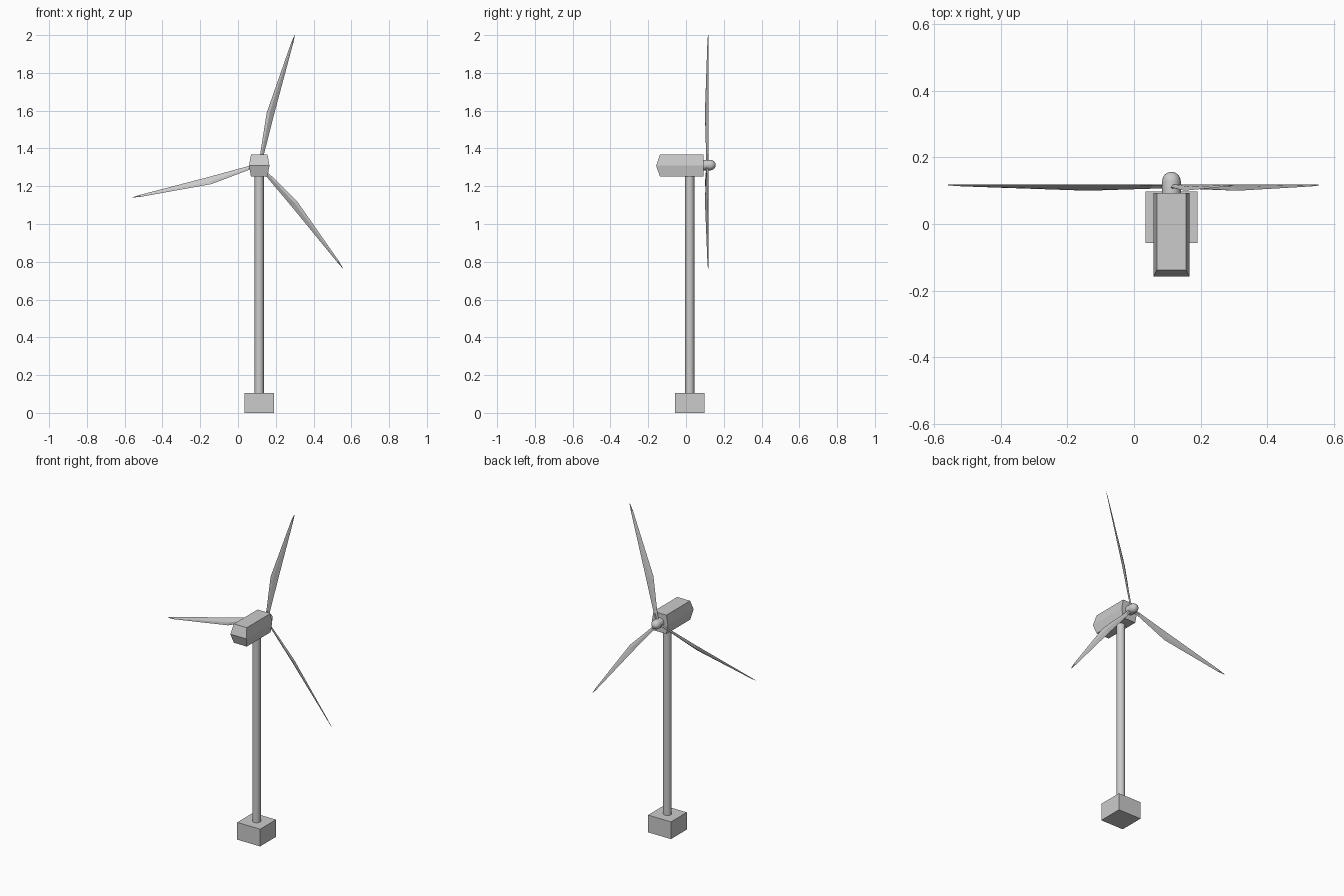
import bpy, bmesh, math
from mathutils import Vector

if "Cube" in bpy.data.objects:
    bpy.data.objects.remove(bpy.data.objects["Cube"])

CX, CY, HUB_Z = 0.1125, 0.02, 1.312


def loft(name, rings):
    """Skin equal-length rings of points into a closed, flat-faced solid."""
    bm = bmesh.new()
    vs = [[bm.verts.new(p) for p in ring] for ring in rings]
    n = len(vs[0])
    for a, b in zip(vs, vs[1:]):
        for i in range(n):
            bm.faces.new((a[i], a[(i + 1) % n], b[(i + 1) % n], b[i]))
    bm.faces.new(vs[0])
    bm.faces.new(vs[-1])
    bmesh.ops.recalc_face_normals(bm, faces=bm.faces)
    me = bpy.data.meshes.new(name)
    bm.to_mesh(me)
    bm.free()
    ob = bpy.data.objects.new(name, me)
    bpy.context.collection.objects.link(ob)
    return ob


def smooth(ob):
    bpy.ops.object.select_all(action='DESELECT')
    ob.select_set(True)
    bpy.context.view_layer.objects.active = ob
    bpy.ops.object.shade_smooth_by_angle(angle=math.radians(40))


# Foundation block
bpy.ops.mesh.primitive_cube_add(size=1, location=(CX, CY, 0.053))
base = bpy.context.object
base.name = "foundation"
base.scale = (0.156, 0.154, 0.106)

# Tower
bpy.ops.mesh.primitive_cylinder_add(vertices=16, radius=0.024, depth=1.18,
                                    location=(CX, CY, 0.69))
tower = bpy.context.object
tower.name = "tower"
smooth(tower)

# Nacelle: hexagonal housing whose tail comes to a horizontal ridge
hexagon = [(-0.044, 0.058), (0.044, 0.058), (0.054, 0),
           (0.044, -0.058), (-0.044, -0.058), (-0.054, 0)]
front = [(CX + x, 0.093, 1.309 + z) for x, z in hexagon]
tail = [(CX + x, -0.138 if z else -0.158, 1.309 + z) for x, z in hexagon]
nacelle = loft("nacelle", [front, tail])
# crease the tail cap along the ridge
bm = bmesh.new()
bm.from_mesh(nacelle.data)
ridge = [v for v in bm.verts if v.co.y < -0.15]
bmesh.ops.connect_verts(bm, verts=ridge)
bm.to_mesh(nacelle.data)
bm.free()

# Hub: short cylinder with a domed nose
profile = [(0.028, 0.085), (0.028, 0.129)]
profile += [(0.028 * math.cos(a), 0.129 + 0.028 * math.sin(a))
            for a in (math.radians(d) for d in (22, 45, 67, 88))]
hub = loft("hub", [[(CX + r * math.cos(t), y, HUB_Z + r * math.sin(t))
                    for t in (k * math.tau / 16 for k in range(16))]
                   for r, y in profile])
smooth(hub)

# Blades: distance along, leading offset, leading y, trailing offset,
# trailing y, half thickness
stations = [(0.0, 0.009, 0.110, -0.009, 0.116, 0.006),
            (0.06, 0.011, 0.109, -0.009, 0.117, 0.006),
            (0.275, 0.035, 0.100, -0.005, 0.119, 0.004),
            (0.665, 0.008, 0.113, -0.003, 0.119, 0.002),
            (0.709, 0.001, 0.116, -0.001, 0.118, 0.001)]
for i, (deg, length) in enumerate([(74.7, 0.713), (194.3, 0.693), (309.0, 0.703)]):
    a = math.radians(deg)
    along = Vector((math.cos(a), 0, math.sin(a)))
    across = Vector((-math.sin(a), 0, math.cos(a)))
    rings = []
    for s, lead, ly, trail, ty, th in stations:
        mid = Vector((CX, 0, HUB_Z)) + along * s * length / 0.709
        m, my = lead * 0.6 + trail * 0.4, ly * 0.6 + ty * 0.4
        rings.append([mid + across * u + Vector((0, y, 0))
                      for u, y in ((lead, ly), (m, my + th), (trail, ty), (m, my - th))])
    loft(f"blade_{i + 1}", rings)
